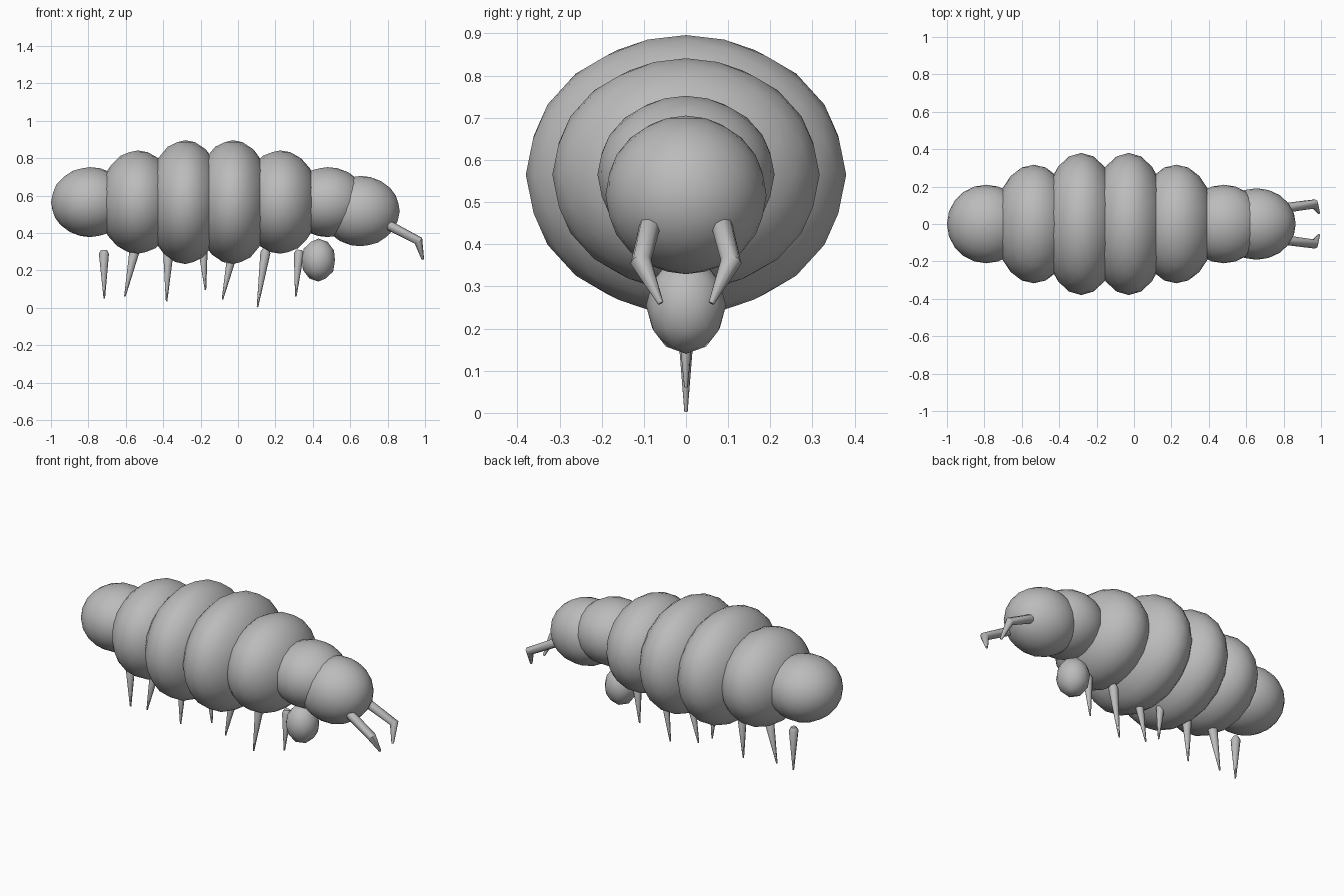
import bpy
import math

if "Cube" in bpy.data.objects:
    bpy.data.objects.remove(bpy.data.objects["Cube"], do_unlink=True)

# One plain grey for the whole creature
grey = bpy.data.materials.new("body_grey")
grey.use_nodes = True
colour = (0.5, 0.5, 0.5, 1)
grey.diffuse_color = colour
grey.node_tree.nodes["Principled BSDF"].inputs["Base Color"].default_value = colour


def finish(ob, name):
    ob.name = name
    ob.data.materials.clear()
    ob.data.materials.append(grey)
    bpy.ops.object.select_all(action='DESELECT')
    ob.select_set(True)
    bpy.context.view_layer.objects.active = ob
    bpy.ops.object.shade_smooth_by_angle(angle=math.radians(50))


def ball(name, centre, radii, detail=3):
    bpy.ops.mesh.primitive_ico_sphere_add(subdivisions=detail, radius=1, location=centre)
    ob = bpy.context.object
    ob.scale = radii
    bpy.ops.object.transform_apply(location=False, rotation=False, scale=True)
    finish(ob, name)


def tapered_tube(name, points, radii):
    curve = bpy.data.curves.new(name, 'CURVE')
    curve.dimensions = '3D'
    curve.bevel_depth = 1
    curve.bevel_resolution = 2
    curve.use_fill_caps = True
    spline = curve.splines.new('POLY')
    spline.points.add(len(points) - 1)
    for p, co, r in zip(spline.points, points, radii):
        p.co = (*co, 1)
        p.radius = r
    ob = bpy.data.objects.new(name, curve)
    bpy.context.collection.objects.link(ob)
    bpy.ops.object.select_all(action='DESELECT')
    ob.select_set(True)
    bpy.context.view_layer.objects.active = ob
    bpy.ops.object.convert(target='MESH')
    finish(bpy.context.object, name)


# Body segments, evenly spaced from tail to neck: half width, half height
sizes = [(0.21, 0.187), (0.317, 0.276), (0.38, 0.331)]
for i, (half_w, half_h) in enumerate(sizes + sizes[::-1]):
    ball(f"body_segment_{i + 1}", (-0.79 + 0.254 * i, 0, 0.565), (0.21, half_w, half_h))

# Head and the small ball under the neck
ball("head", (0.655, 0, 0.517), (0.21, 0.191, 0.188))
ball("throat_ball", (0.43, 0, 0.255), (0.093, 0.095, 0.115), 2)

# Single row of pointed legs: top x, top z, tip x, tip z
legs = [(-0.717, 0.31, -0.715, 0.05), (-0.55, 0.32, -0.605, 0.06),
        (-0.372, 0.31, -0.382, 0.035), (-0.19, 0.35, -0.174, 0.095),
        (-0.025, 0.31, -0.083, 0.045), (0.15, 0.32, 0.104, 0.003),
        (0.327, 0.31, 0.309, 0.06)]
for i, (x0, z0, x1, z1) in enumerate(legs):
    shoulder = (x0 + (x1 - x0) * 0.08, 0, z0 + (z1 - z0) * 0.08)
    tapered_tube(f"leg_{i + 1}", [(x0, 0, z0), shoulder, (x1, 0, z1)],
                 [0.015, 0.027, 0.004])

# Bent mandibles, mirrored across the middle
for side, s in (("right", -1), ("left", 1)):
    tapered_tube(f"{side}_mandible",
                 [(0.80, s * 0.085, 0.445), (0.965, s * 0.107, 0.358), (0.988, s * 0.06, 0.26)],
                 [0.026, 0.025, 0.007])
